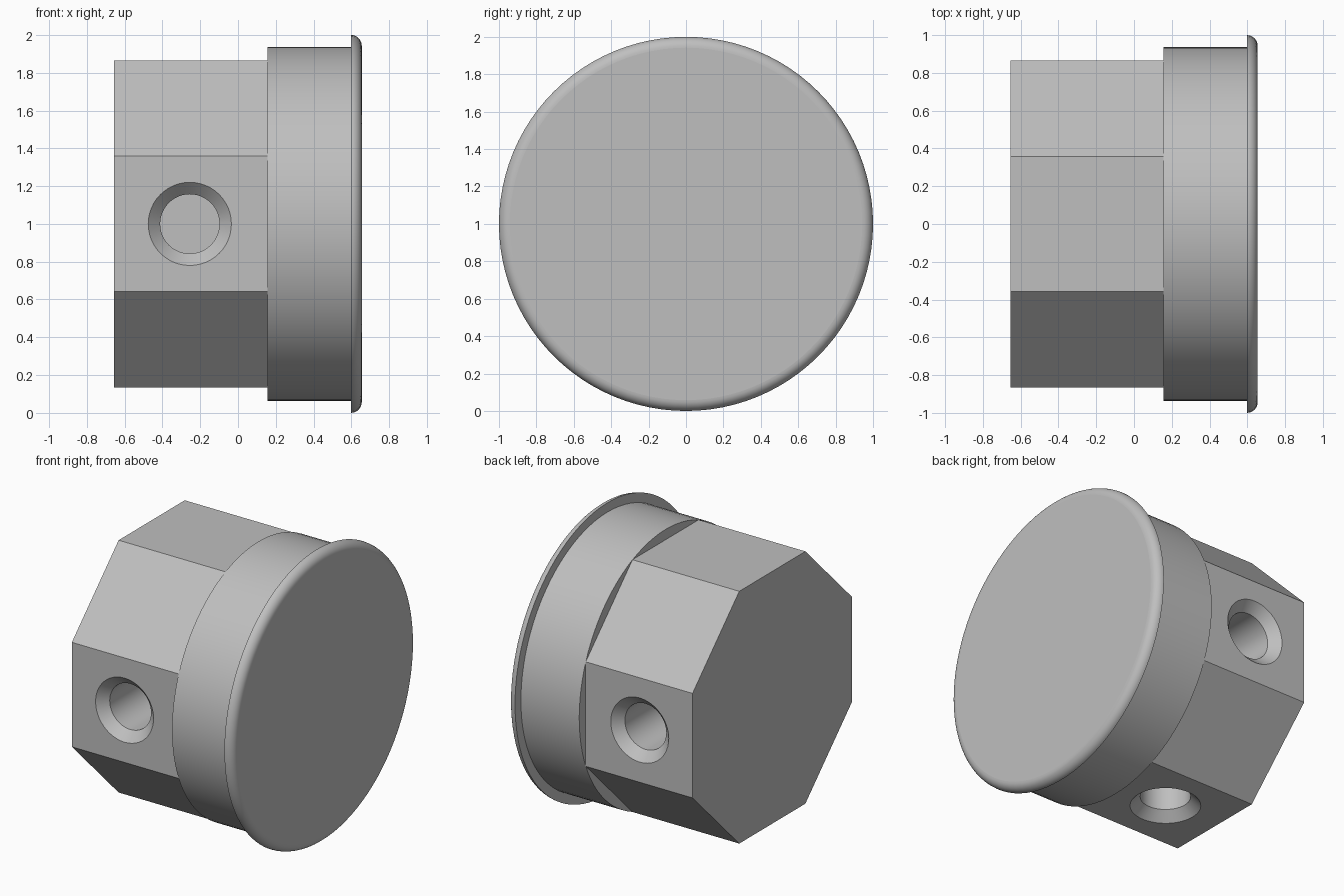
import bpy, bmesh
from math import pi, sin, cos, radians
from mathutils import Matrix

cube = bpy.data.objects.get("Cube")
if cube:
    bpy.data.objects.remove(cube)

grey = bpy.data.materials.new("plain grey")
grey.use_nodes = True
colour = (0.52, 0.52, 0.52, 1)
grey.diffuse_color = colour
grey.node_tree.nodes["Principled BSDF"].inputs["Base Color"].default_value = colour


def lathe(name, profile, sides, matrix, phase=0.0, smooth=True):
    """Closed solid turned about local z from (radius, height) pairs, lowest first."""
    bm = bmesh.new()
    rings = []
    for r, h in profile:
        angles = [2 * pi * i / sides + phase for i in range(sides)]
        rings.append([bm.verts.new((r * cos(a), r * sin(a), h)) for a in angles])
    bm.faces.new(rings[0][::-1])
    bm.faces.new(rings[-1])
    for low, high in zip(rings, rings[1:]):
        for i in range(sides):
            j = (i + 1) % sides
            bm.faces.new((low[i], low[j], high[j], high[i])).smooth = smooth
    bm.normal_update()
    for e in bm.edges:
        e.smooth = e.calc_face_angle() < radians(30)
    mesh = bpy.data.meshes.new(name)
    bm.transform(matrix)
    bm.to_mesh(mesh)
    bm.free()
    mesh.materials.append(grey)
    ob = bpy.data.objects.new(name, mesh)
    bpy.context.collection.objects.link(ob)
    return ob


# The main axis runs along x at mid height
axis = Matrix.Translation((0, 0, 1)) @ Matrix.Rotation(pi / 2, 4, "Y")

# Octagonal body with flats to the front, back, top and bottom
flat = 0.865
body = lathe("octagonal_body", [(flat / cos(pi / 8), -0.655), (flat / cos(pi / 8), 0.155)],
             8, axis, phase=pi / 8, smooth=False)

# Round collar and domed-edge end cap
lathe("round_collar", [(0.936, 0.155), (0.936, 0.6)], 96, axis)
edge = 0.058
rim = [(1 - edge + edge * cos(a), 0.597 + edge * sin(a))
       for a in (pi / 2 * i / 8 for i in range(9))]
lathe("end_cap", rim, 96, axis)

# Countersunk blind ports in the front, back and bottom flats
port = [(0.157, flat - 0.5), (0.157, flat - 0.063), (0.22, flat), (0.22, flat + 0.1)]
for side, angle in (("front", pi / 2), ("back", -pi / 2), ("bottom", pi)):
    place = Matrix.Translation((-0.255, 0, 1)) @ Matrix.Rotation(angle, 4, "X")
    cutter = lathe(side + "_port_cutter", port, 48, place)
    cutter.hide_render = True
    cutter.hide_viewport = True
    cutter.display_type = "WIRE"
    cut = body.modifiers.new(side + "_port", "BOOLEAN")
    cut.operation = "DIFFERENCE"
    cut.solver = "EXACT"
    cut.object = cutter
